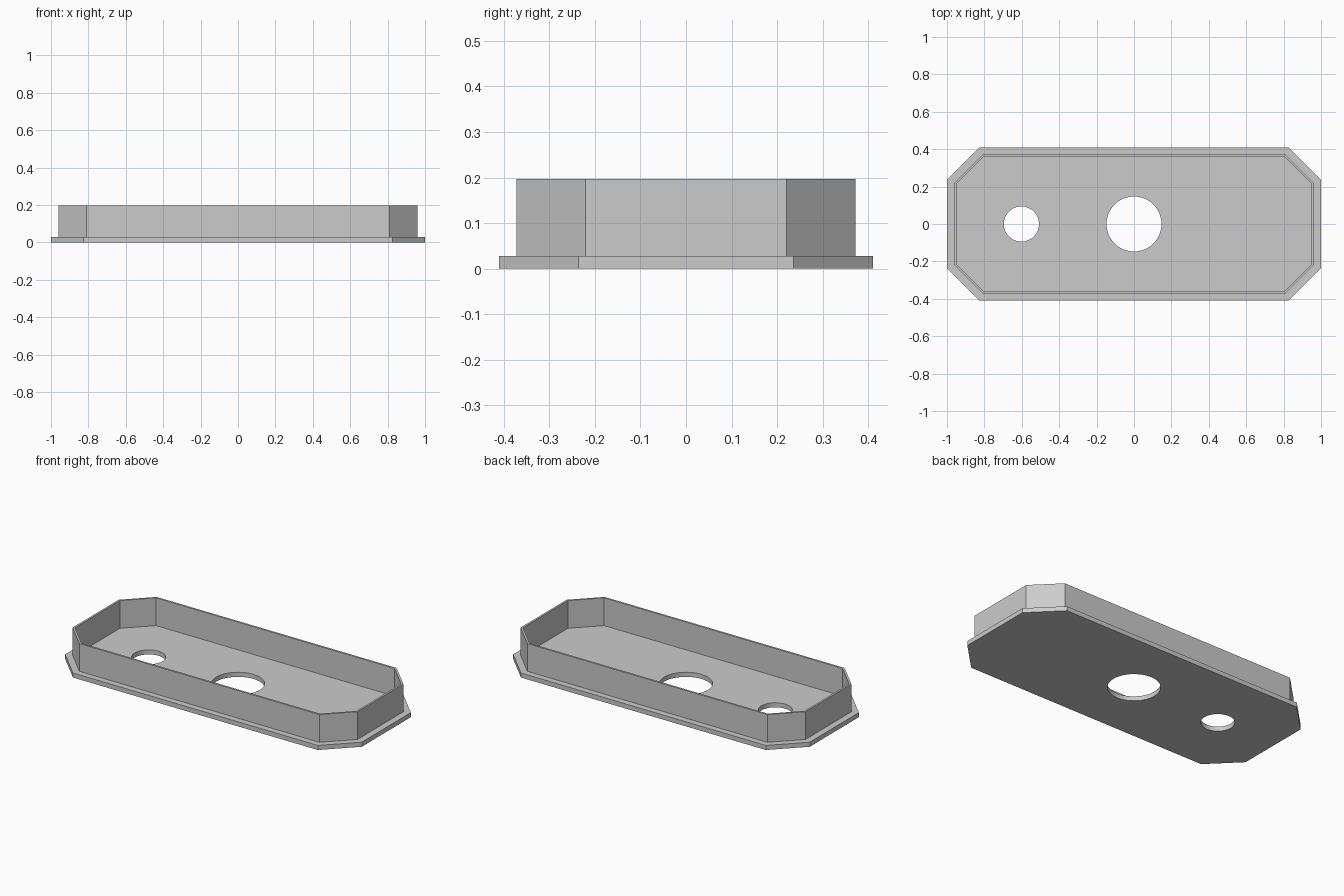
import bpy
import bmesh
from math import cos, sin, tau, radians

cube = bpy.data.objects.get("Cube")
if cube:
    bpy.data.objects.remove(cube, do_unlink=True)

grey = bpy.data.materials.new("plain grey")
grey.use_nodes = True
grey.diffuse_color = (0.6, 0.6, 0.6, 1)
grey.node_tree.nodes["Principled BSDF"].inputs["Base Color"].default_value = (0.6, 0.6, 0.6, 1)


def chamfered(hx, hy, cut):
    """Rectangle outline with four cut corners."""
    a, b = hx - cut, hy - cut
    return [(hx, -b), (hx, b), (a, hy), (-a, hy),
            (-hx, b), (-hx, -b), (-a, -hy), (a, -hy)]


def circle(cx, r, n=64):
    return [(cx + r * cos(tau * i / n), r * sin(tau * i / n)) for i in range(n)]


def prism(name, outlines, z0, z1):
    """Extrude an outer outline, with the other outlines as holes."""
    bm = bmesh.new()
    for outline in outlines:
        vs = [bm.verts.new((x, y, z0)) for x, y in outline]
        for i, v in enumerate(vs):
            bm.edges.new((vs[i - 1], v))
    bmesh.ops.triangle_fill(bm, edges=bm.edges[:], use_beauty=True, normal=(0, 0, 1))
    ext = bmesh.ops.extrude_face_region(bm, geom=bm.faces[:], use_keep_orig=True)
    top = [g for g in ext["geom"] if isinstance(g, bmesh.types.BMVert)]
    bmesh.ops.translate(bm, verts=top, vec=(0, 0, z1 - z0))
    bmesh.ops.recalc_face_normals(bm, faces=bm.faces[:])
    mesh = bpy.data.meshes.new(name)
    bm.to_mesh(mesh)
    bm.free()
    mesh.materials.append(grey)
    obj = bpy.data.objects.new(name, mesh)
    bpy.context.collection.objects.link(obj)
    bpy.ops.object.select_all(action="DESELECT")
    obj.select_set(True)
    bpy.context.view_layer.objects.active = obj
    bpy.ops.object.shade_smooth_by_angle(angle=radians(30))
    return obj


# Base plate with a large centre hole and a smaller one on the right
prism("base_plate",
      [chamfered(1, 0.41, 0.174), circle(0, 0.147), circle(-0.602, 0.094)],
      0, 0.028)

# Thin upright rim, open at the top
prism("rim_wall",
      [chamfered(0.96, 0.372, 0.151), chamfered(0.948, 0.36, 0.144)],
      0.028, 0.197)
